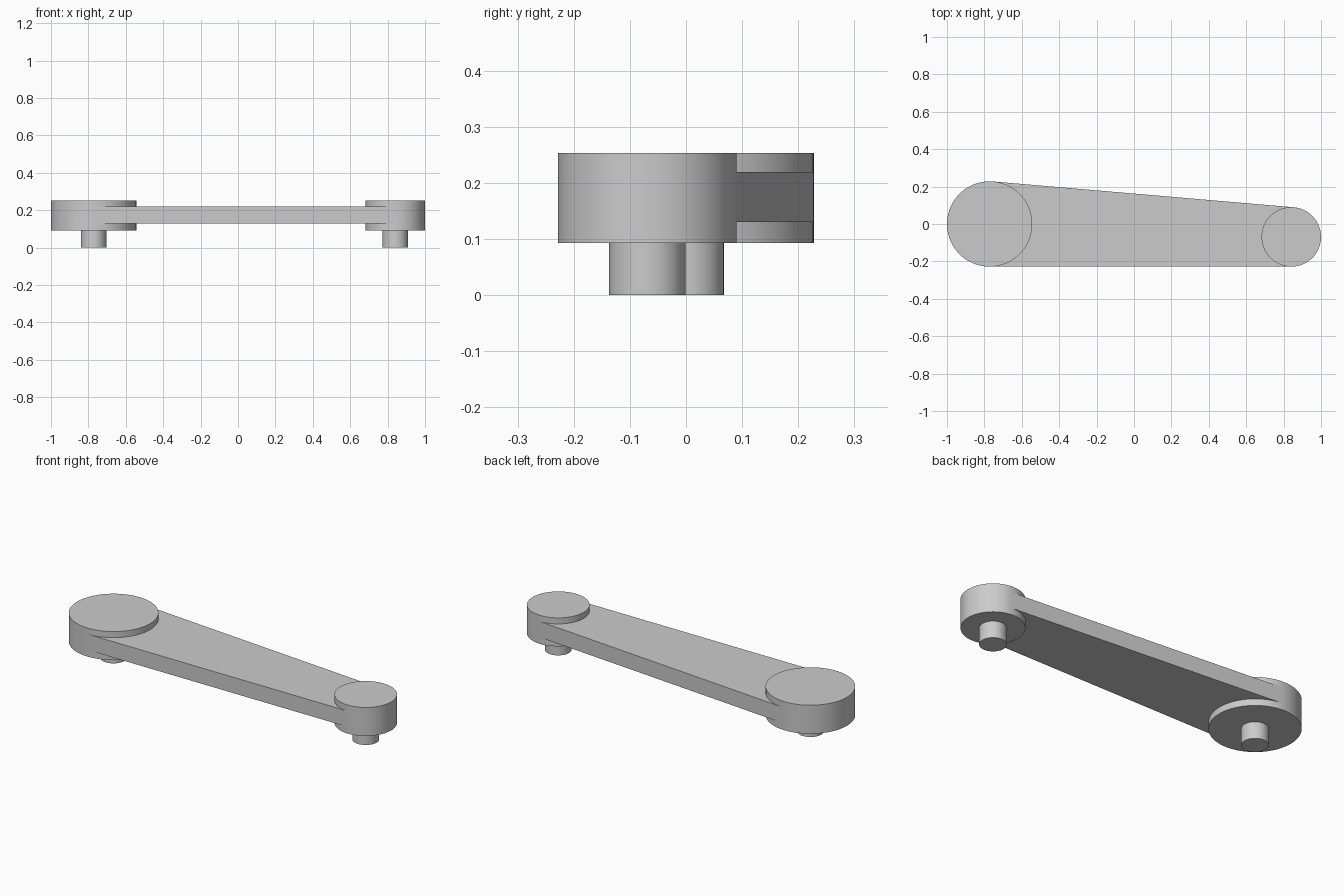
import bpy
import bmesh
from math import atan2, asin, cos, sin, hypot, radians
from mathutils import Vector

cube = bpy.data.objects.get("Cube")
if cube:
    bpy.data.objects.remove(cube)

grey = bpy.data.materials.new("plain grey")
grey.use_nodes = True
grey.diffuse_color = (0.6, 0.6, 0.6, 1)
grey.node_tree.nodes["Principled BSDF"].inputs["Base Color"].default_value = grey.diffuse_color

BIG, BIG_R = Vector((-0.772, 0)), 0.228
SMALL, SMALL_R = Vector((0.841, -0.069)), 0.159
BOSS_BOTTOM, BOSS_TOP = 0.093, 0.253
WEB_BOTTOM, WEB_TOP = 0.13, 0.219


def finish(obj, name):
    obj.name = name
    obj.data.name = name
    obj.data.materials.append(grey)


def cylinder(name, centre, radius, bottom, top, sides):
    bpy.ops.mesh.primitive_cylinder_add(
        vertices=sides, radius=radius, depth=top - bottom,
        location=(centre.x, centre.y, (bottom + top) / 2))
    bpy.ops.object.shade_smooth_by_angle(angle=radians(30))
    finish(bpy.context.object, name)


# Round end bosses, each with a pin underneath
for label, centre, radius in (("large", BIG, BIG_R), ("small", SMALL, SMALL_R)):
    cylinder(label + "_boss", centre, radius, BOSS_BOTTOM, BOSS_TOP, 96)
    cylinder(label + "_end_pin", centre, 0.068, 0, BOSS_BOTTOM + 0.01, 32)

# Tapered web, its sides tangent to both bosses
axis = SMALL - BIG
heading = atan2(axis.y, axis.x)
spread = asin((BIG_R - SMALL_R) / hypot(*axis))


def tangent_point(centre, radius, side):
    angle = heading + side * (radians(90) - spread)
    return centre + radius * Vector((cos(angle), sin(angle)))


outline = [tangent_point(BIG, BIG_R, -1), tangent_point(SMALL, SMALL_R, -1),
           tangent_point(SMALL, SMALL_R, 1), tangent_point(BIG, BIG_R, 1)]
bm = bmesh.new()
base = bm.faces.new([bm.verts.new((p.x, p.y, WEB_BOTTOM)) for p in outline])
lifted = bmesh.ops.extrude_face_region(bm, geom=[base], use_keep_orig=True)["geom"]
bmesh.ops.translate(bm, vec=(0, 0, WEB_TOP - WEB_BOTTOM),
                    verts=[v for v in lifted if isinstance(v, bmesh.types.BMVert)])
bmesh.ops.recalc_face_normals(bm, faces=bm.faces)
mesh = bpy.data.meshes.new("arm_web")
bm.to_mesh(mesh)
bm.free()
web = bpy.data.objects.new("arm_web", mesh)
bpy.context.collection.objects.link(web)
finish(web, "arm_web")
